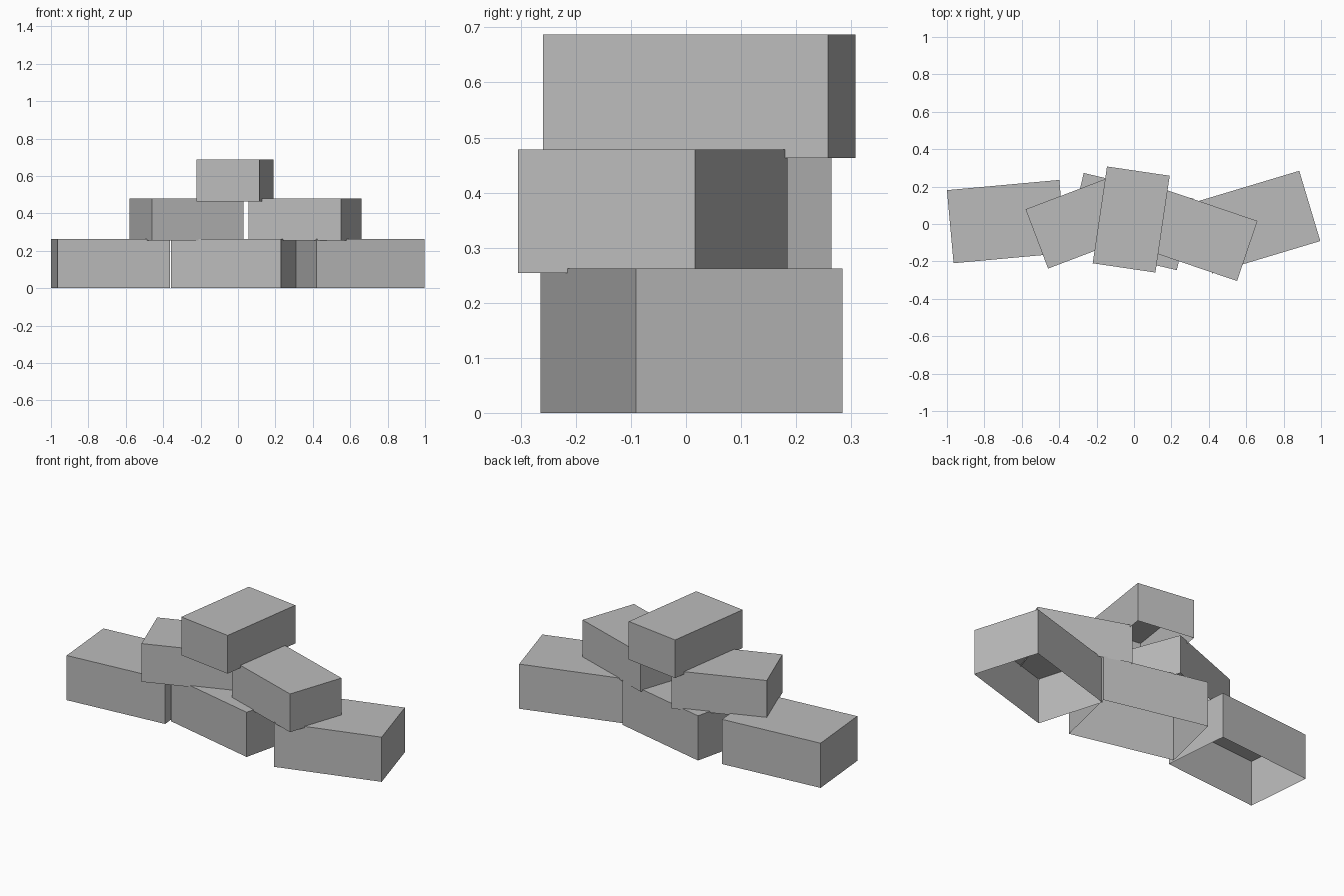
import bpy
import bmesh
from math import radians
from mathutils import Matrix

cube = bpy.data.objects.get("Cube")
if cube:
    bpy.data.objects.remove(cube, do_unlink=True)

# Plain grey stone
stone = bpy.data.materials.new("grey_stone")
stone.use_nodes = True
GREY = (0.5, 0.5, 0.5, 1)
stone.diffuse_color = GREY
stone.node_tree.nodes["Principled BSDF"].inputs["Base Color"].default_value = GREY


def block(name, size, centre, base, angle):
    """Flat-sided block, open underneath, turned about the vertical."""
    bm = bmesh.new()
    bmesh.ops.create_cube(bm, size=1)
    underside = [f for f in bm.faces if f.normal.z < -0.5]
    bmesh.ops.delete(bm, geom=underside, context='FACES_ONLY')
    bmesh.ops.translate(bm, vec=(0, 0, 0.5), verts=bm.verts)
    bmesh.ops.transform(bm, matrix=Matrix.Diagonal((*size, 1)), verts=bm.verts)
    mesh = bpy.data.meshes.new(name)
    bm.to_mesh(mesh)
    bm.free()
    mesh.materials.append(stone)
    obj = bpy.data.objects.new(name, mesh)
    obj.location = (*centre, base)
    obj.rotation_euler.z = radians(angle)
    bpy.context.collection.objects.link(obj)


LARGE = (0.603, 0.392, 0.262)
SMALL = (0.523, 0.339, 0.224)

# Bottom row
block("bottom_block_right", LARGE, (-0.682, 0.013), 0, 5.2)
block("bottom_block_middle", LARGE, (-0.02, 0.013), 0, -13.2)
block("bottom_block_left", LARGE, (0.651, 0.01), 0, 16.7)

# Middle row
block("middle_block_right", SMALL, (-0.275, 0.013), 0.254, 20.8)
block("middle_block_left", SMALL, (0.358, -0.06), 0.254, -18.8)

# Top block, laid across the row below
block("top_block", SMALL, (-0.015, 0.024), 0.463, 81.6)
